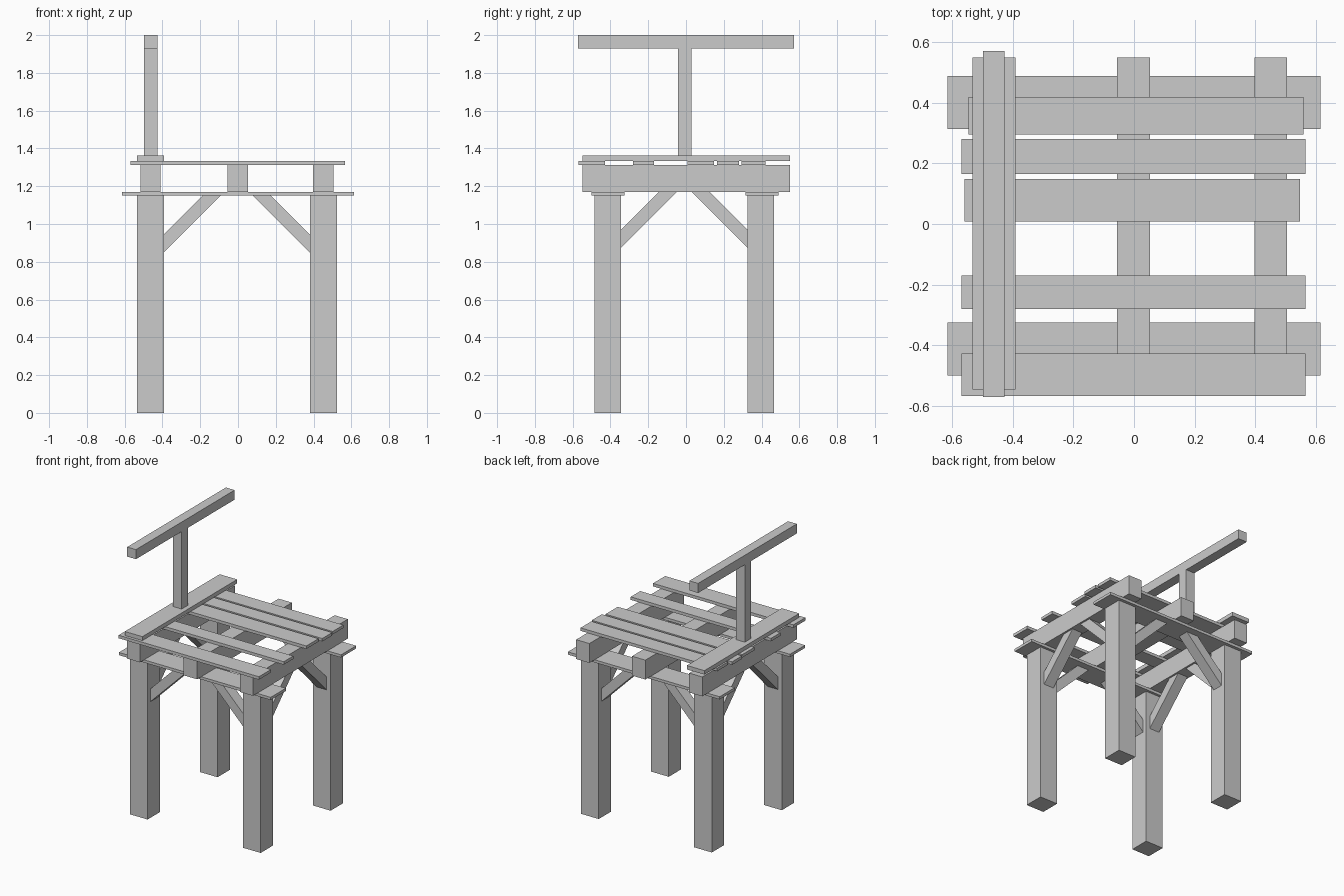
import bpy

if "Cube" in bpy.data.objects:
    bpy.data.objects.remove(bpy.data.objects["Cube"])


def mesh(name, verts, faces):
    me = bpy.data.meshes.new(name)
    me.from_pydata(verts, [], faces)
    ob = bpy.data.objects.new(name, me)
    bpy.context.collection.objects.link(ob)
    return ob


def box(name, x, y, z):
    v = [(a, b, c) for c in z for a, b in
         ((x[0], y[0]), (x[1], y[0]), (x[1], y[1]), (x[0], y[1]))]
    return mesh(name, v, [(3, 2, 1, 0), (4, 5, 6, 7), (0, 1, 5, 4),
                          (1, 2, 6, 5), (2, 3, 7, 6), (3, 0, 4, 7)])


def brace(name, axis, start, sign, centre, top, drop=0.30, rise=0.094, width=0.08):
    """45 degree strut from a leg face up to height top, cut flush at both ends."""
    prof = [(start, top - drop), (start + sign * drop, top),
            (start + sign * (drop - rise), top), (start, top - drop + rise)]
    if (sign > 0) != (axis == 'x'):
        prof.reverse()
    v = []
    for side in (centre - width / 2, centre + width / 2):
        v += [(p, side, z) if axis == 'x' else (side, p, z) for p, z in prof]
    mesh(name, v, [(0, 1, 2, 3), (7, 6, 5, 4), (1, 0, 4, 5),
                   (2, 1, 5, 6), (3, 2, 6, 7), (0, 3, 7, 4)])


LEG_X = {"left": (-0.536, -0.393), "right": (0.38, 0.523)}
LEG_Y = {"front": (-0.485, -0.343), "back": (0.325, 0.467)}

# Legs
for ny, y in LEG_Y.items():
    for nx, x in LEG_X.items():
        box(f"{ny}_{nx}_leg", x, y, (0, 1.15))

# Diagonal braces between the legs
for ny, y in LEG_Y.items():
    c = sum(y) / 2
    brace(f"{ny}_left_brace", 'x', LEG_X["left"][1], 1, c, 1.15)
    brace(f"{ny}_right_brace", 'x', LEG_X["right"][0], -1, c, 1.15)
for nx, x in LEG_X.items():
    c = sum(x) / 2
    brace(f"{nx}_front_side_brace", 'y', LEG_Y["front"][1], 1, c, 1.17, 0.294)
    brace(f"{nx}_back_side_brace", 'y', LEG_Y["back"][0], -1, c, 1.17, 0.294)

# Planks lying on the legs
for n, y in (("front", (-0.5, -0.325)), ("back", (0.314, 0.489))):
    box(f"{n}_base_plank", (-0.615, 0.615), y, (1.15, 1.17))

# Cross beams
for n, x in (("left", (-0.517, -0.411)), ("middle", (-0.056, 0.052)),
             ("right", (0.398, 0.505))):
    box(f"{n}_beam", x, (-0.548, 0.55), (1.17, 1.312))

# Deck slats: (y range, x range)
SLATS = [((-0.568, -0.428), (-0.57, 0.567)), ((-0.28, -0.17), (-0.57, 0.567)),
         ((0.008, 0.149), (-0.56, 0.548)), ((0.165, 0.28), (-0.57, 0.567)),
         ((0.295, 0.42), (-0.547, 0.56))]
for i, (y, x) in enumerate(SLATS):
    box(f"deck_slat_{i + 1}", x, y, (1.312, 1.334))

# Edge board, post and top rail
box("edge_board", (-0.534, -0.392), (-0.547, 0.55), (1.334, 1.363))
box("rail_post", (-0.498, -0.427), (-0.042, 0.03), (1.363, 1.93))
box("top_rail", (-0.498, -0.427), (-0.571, 0.571), (1.93, 2.0))
